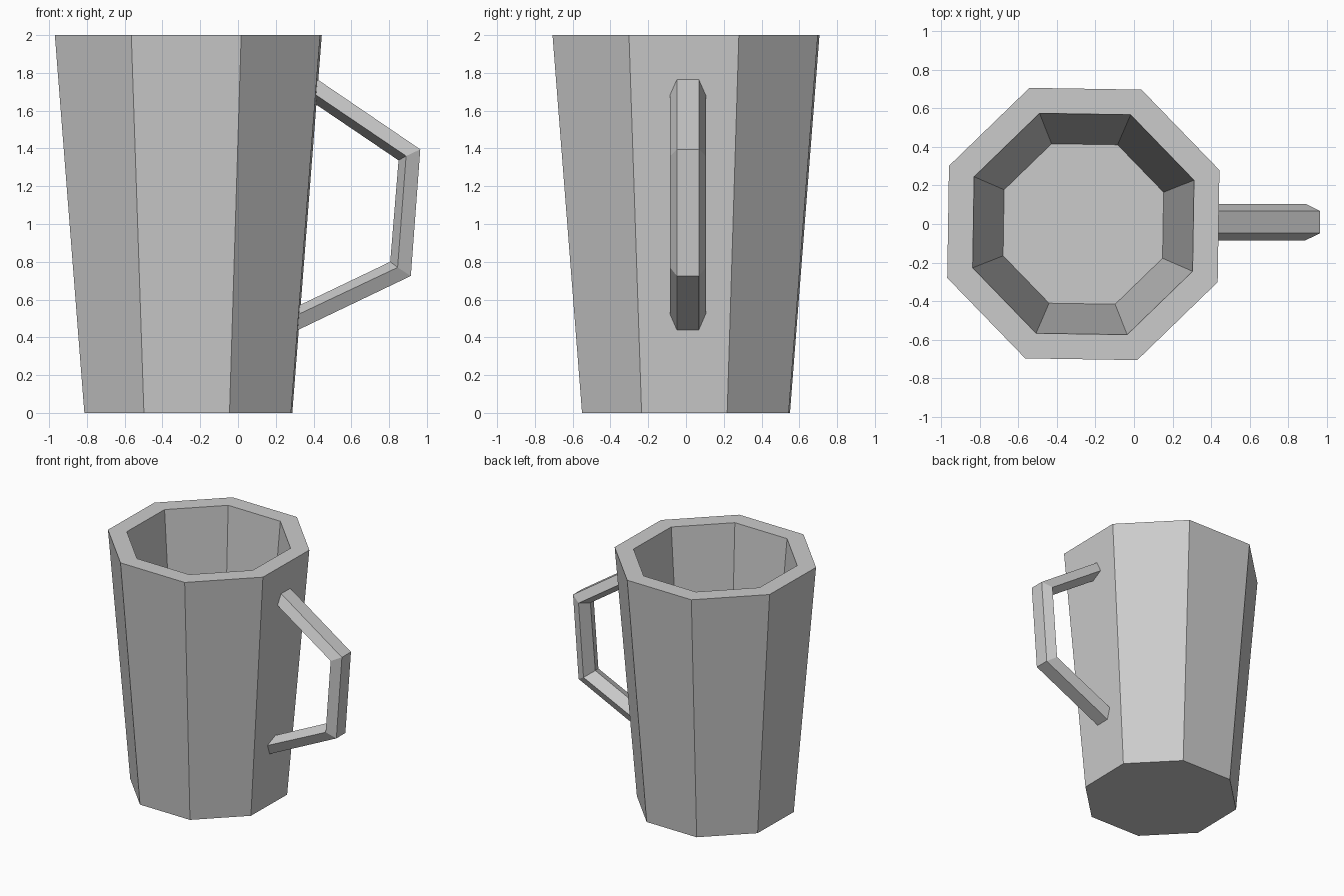
import bpy, bmesh
from math import cos, sin, radians

if "Cube" in bpy.data.objects:
    bpy.data.objects.remove(bpy.data.objects["Cube"])


def loft(name, rings):
    """Skin a list of equal-sized point rings and cap both ends."""
    bm = bmesh.new()
    loops = [[bm.verts.new(p) for p in ring] for ring in rings]
    n = len(loops[0])
    for a, b in zip(loops, loops[1:]):
        for i in range(n):
            j = (i + 1) % n
            bm.faces.new((a[i], a[j], b[j], b[i]))
    bm.faces.new(loops[0][::-1])
    bm.faces.new(loops[-1])
    bmesh.ops.recalc_face_normals(bm, faces=bm.faces)
    mesh = bpy.data.meshes.new(name)
    bm.to_mesh(mesh)
    bm.free()
    obj = bpy.data.objects.new(name, mesh)
    bpy.context.collection.objects.link(obj)
    return obj


def octagon(r, z):
    angles = [radians(21.6 + 45 * i) for i in range(8)]
    return [(-0.263 + r * cos(a), r * sin(a), z) for a in angles]


# Tapered eight-sided cup: outside wall, rim, inside wall, floor
loft("cup", [octagon(0.592, 0), octagon(0.76, 2),
             octagon(0.618, 2), octagon(0.448, 0.1)])


# Handle: flattened pentagon section, flat side out and ridge inward
def section(outer, side, ridge, y=0.01):
    return [(outer[0], y - 0.058, outer[1]), (outer[0], y + 0.058, outer[1]),
            (side[0], y + 0.095, side[1]), (ridge[0], y, ridge[1]),
            (side[0], y - 0.095, side[1])]


loft("handle", [
    section((0.38, 1.793), (0.37, 1.712), (0.37, 1.662)),
    section((0.965, 1.395), (0.89, 1.36), (0.85, 1.337)),
    section((0.915, 0.725), (0.845, 0.77), (0.806, 0.80)),
    section((0.28, 0.421), (0.28, 0.503), (0.28, 0.548)),
])
